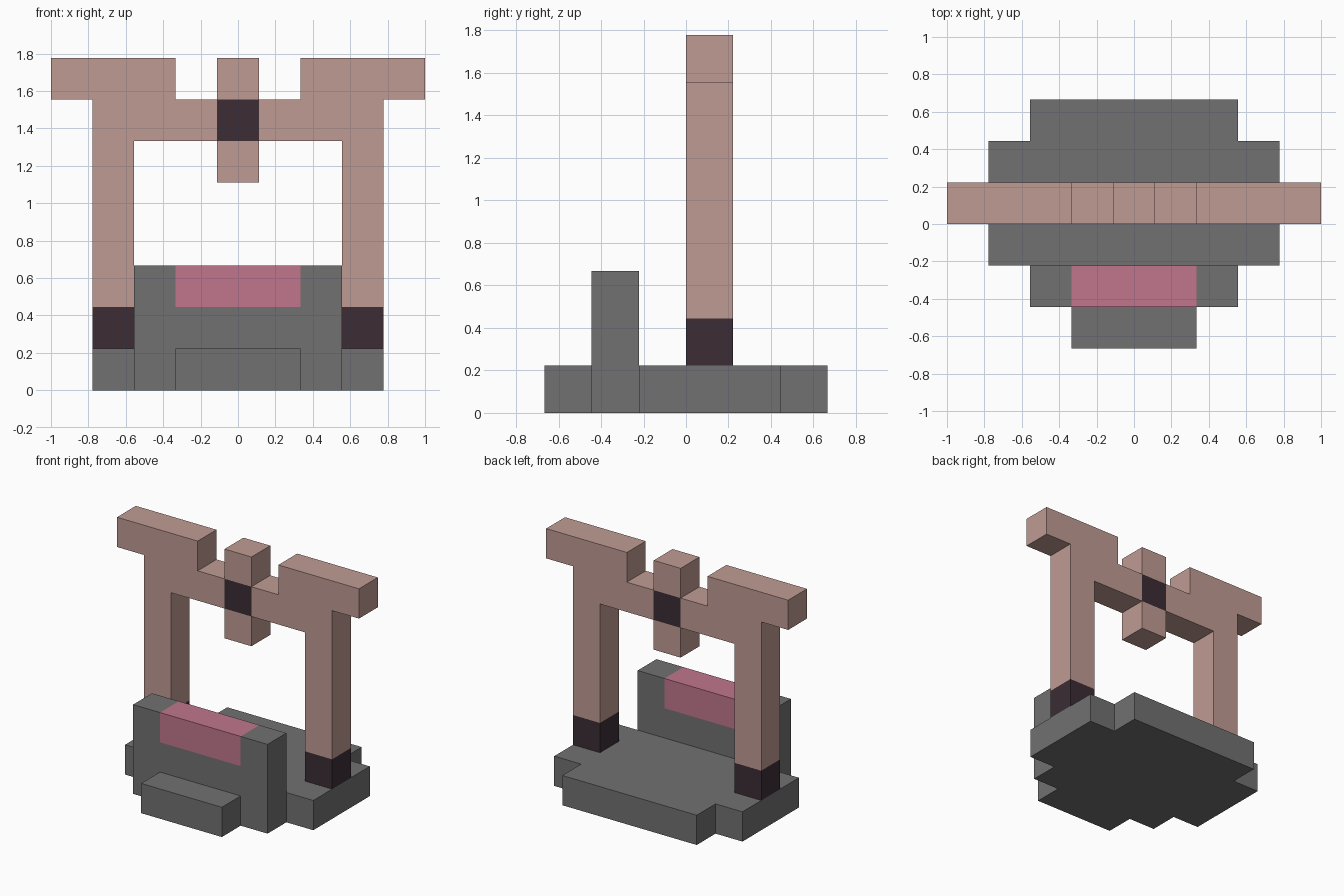
import bpy
import bmesh
from mathutils import Vector

cube = bpy.data.objects.get("Cube")
if cube:
    bpy.data.objects.remove(cube, do_unlink=True)

U = 2 / 9  # size of one block


def material(name, rgb):
    mat = bpy.data.materials.new(name)
    mat.use_nodes = True
    color = (*rgb, 1)
    mat.diffuse_color = color
    node = next(n for n in mat.node_tree.nodes if n.type == "BSDF_PRINCIPLED")
    node.inputs["Base Color"].default_value = color
    return mat


stone = material("grey stone", (0.168, 0.166, 0.166))
wood = material("rosy wood", (0.53, 0.33, 0.295))
dark = material("dark trim", (0.045, 0.026, 0.036))
pink = material("pink cloth", (0.53, 0.18, 0.265))


def prism(name, half, start, end, upright, mats, cuts=(), accent=None):
    """Mirror a half outline across x, extrude it, cut it and colour the accent faces."""
    outline = half + [(-x, v) for x, v in reversed(half)]
    bm = bmesh.new()

    def place(x, v, depth):
        return Vector((x, depth, v) if upright else (x, v, depth))

    face = bm.faces.new([bm.verts.new(place(x, v, start)) for x, v in outline])
    result = bmesh.ops.extrude_face_region(bm, geom=[face], use_keep_orig=True)
    moved = [g for g in result["geom"] if isinstance(g, bmesh.types.BMVert)]
    bmesh.ops.translate(bm, verts=moved, vec=place(0, 0, end - start))
    bmesh.ops.recalc_face_normals(bm, faces=bm.faces)
    bmesh.ops.triangulate(bm, faces=bm.faces)

    # Colour borders
    for axis, position in cuts:
        normal = Vector((axis == "x", 0, axis == "z"))
        bmesh.ops.bisect_plane(bm, geom=bm.verts[:] + bm.edges[:] + bm.faces[:],
                               plane_co=normal * position, plane_no=normal)
    for f in bm.faces:
        if accent and accent(f.calc_center_median()):
            f.material_index = 1
    bmesh.ops.dissolve_limit(bm, angle_limit=0.01, verts=bm.verts, edges=bm.edges,
                             delimit={"MATERIAL"})
    bmesh.ops.recalc_face_normals(bm, faces=bm.faces)
    bmesh.ops.scale(bm, vec=(U, U, U), verts=bm.verts)

    mesh = bpy.data.meshes.new(name)
    bm.to_mesh(mesh)
    bm.free()
    for mat in mats:
        mesh.materials.append(mat)
    obj = bpy.data.objects.new(name, mesh)
    bpy.context.collection.objects.link(obj)
    return obj


# Stepped stone floor
prism("stone_base",
      [(1.5, -3), (1.5, -2), (2.5, -2), (2.5, -1), (3.5, -1), (3.5, 2), (2.5, 2), (2.5, 3)],
      0, 1, False, [stone])

# Front slab with a pink cloth over its top
prism("front_slab", [(2.5, 1), (2.5, 3)], -2, -1, True, [stone, pink],
      [("x", -1.5), ("x", 1.5), ("z", 2)],
      lambda c: abs(c.x) < 1.5 and c.z > 2)

# Gate frame with dark feet and a dark centre block
prism("gate_frame",
      [(0.5, 5), (0.5, 6), (2.5, 6), (2.5, 1), (3.5, 1), (3.5, 7), (4.5, 7), (4.5, 8),
       (1.5, 8), (1.5, 7), (0.5, 7), (0.5, 8)],
      0, 1, True, [wood, dark],
      [("x", -0.5), ("x", 0.5), ("z", 2), ("z", 6), ("z", 7)],
      lambda c: c.z < 2 or (abs(c.x) < 0.5 and 6 < c.z < 7))
